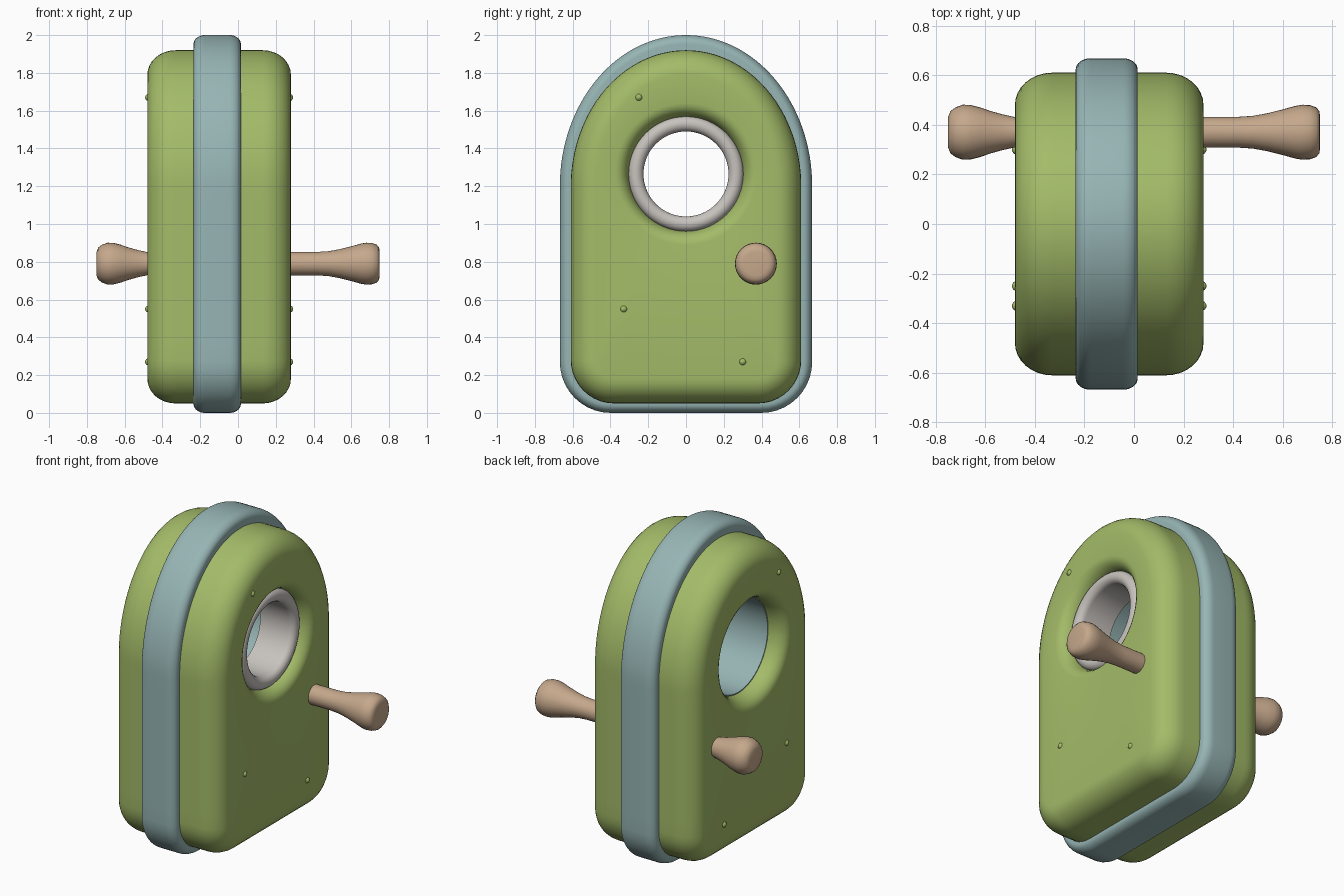
import bpy, bmesh, math
from math import sin, cos, pi

if "Cube" in bpy.data.objects:
    bpy.data.objects.remove(bpy.data.objects["Cube"])

def material(name, rgb):
    m = bpy.data.materials.new(name)
    m.diffuse_color = (*rgb, 1)
    m.use_nodes = True
    m.node_tree.nodes["Principled BSDF"].inputs["Base Color"].default_value = m.diffuse_color
    return m

GREEN = material("leaf green", (0.37, 0.50, 0.14))
BLUE = material("dusty blue", (0.31, 0.46, 0.46))
TAN = material("tan wood", (0.56, 0.39, 0.26))
GREY = material("warm grey", (0.57, 0.54, 0.51))
HOLE_Z = 1.265

def loft(name, loops, mat, closed=False):
    """Skin a list of equal-length point loops; cap the ends unless closed."""
    bm = bmesh.new()
    rows = [[bm.verts.new(p) for p in loop] for loop in loops]
    n = len(rows[0])
    pairs = list(zip(rows, rows[1:])) + ([(rows[-1], rows[0])] if closed else [])
    for a, b in pairs:
        for i in range(n):
            j = (i + 1) % n
            bm.faces.new((a[i], a[j], b[j], b[i]))
    if not closed:
        bm.faces.new(rows[0])
        bm.faces.new(rows[-1])
    bmesh.ops.recalc_face_normals(bm, faces=bm.faces)
    me = bpy.data.meshes.new(name)
    bm.to_mesh(me)
    bm.free()
    me.materials.append(mat)
    ob = bpy.data.objects.new(name, me)
    bpy.context.collection.objects.link(ob)
    bpy.ops.object.select_all(action='DESELECT')
    ob.select_set(True)
    bpy.context.view_layer.objects.active = ob
    bpy.ops.object.shade_smooth_by_angle(angle=math.radians(40))
    return ob

def outline(half, bottom, top, corner, inset=0):
    """Arched-top, round-cornered outline as (y, z) points."""
    w, b, t, r = half - inset, bottom + inset, top - inset, corner - inset
    spring = 1.2
    pts = [(w * cos(pi * i / 64), spring + (t - spring) * sin(pi * i / 64)) for i in range(65)]
    pts += [(-w, spring + (b + r - spring) * i / 10) for i in range(1, 10)]
    pts += [(-w + r - r * cos(a), b + r - r * sin(a)) for a in [pi / 2 * i / 10 for i in range(11)]]
    pts += [((w - r) * (2 * i / 10 - 1), b) for i in range(1, 10)]
    pts += [(w - r + r * sin(a), b + r - r * cos(a)) for a in [pi / 2 * i / 10 for i in range(11)]]
    pts += [(w, b + r + (spring - b - r) * i / 10) for i in range(1, 10)]
    return pts

def rounded_slab(x0, x1, rx, rd, shape, steps=8):
    """Loops across a slab with rounded rims, from x0 to x1."""
    rim = [(rx * (1 - cos(a)), rd * (1 - sin(a))) for a in [pi / 2 * i / steps for i in range(steps + 1)]]
    sections = [(x0 + x, d) for x, d in rim] + [(x1 - x, d) for x, d in reversed(rim)]
    return [[(x, y, z) for y, z in outline(*shape, inset=d)] for x, d in sections]

def lathe(name, profile, mat, y=0, z=HOLE_Z, closed=True, n=64):
    """Revolve (x, radius) points round an axis along x."""
    loops = [[(x, y + r * cos(2 * pi * i / n), z + r * sin(2 * pi * i / n)) for i in range(n)]
             for x, r in profile]
    return loft(name, loops, mat, closed)

# green body with a flared round hole right through
X0, X1 = -0.48, 0.28
body = (0.61, 0.05, 1.92, 0.23)
loops = rounded_slab(X0, X1, 0.15, 0.13, body)
flare = [(0.1 * (1 - cos(a)), 0.30 + 0.075 * (1 - sin(a))) for a in [pi / 2 * i / 6 for i in range(7)]]
hole = [(X1 - x, r) for x, r in flare] + [(X0 + x, r) for x, r in reversed(flare)]
directions = []
for y, z in outline(*body):
    d = math.hypot(y, z - HOLE_Z)
    directions.append((y / d, (z - HOLE_Z) / d))
loops += [[(x, r * c, HOLE_Z + r * s) for c, s in directions] for x, r in hole]
loft("body", loops, GREEN, closed=True)

# blue band round the edge, a ring whose inner side sits inside the body
band = (0.668, 0.0, 2.0, 0.27)
loops = rounded_slab(-0.235, 0.015, 0.06, 0.045, band)
loops = [[(x, y, z) for y, z in outline(*band, inset=0.14)] for x in (-0.235,)] + loops \
    + [[(x, y, z) for y, z in outline(*band, inset=0.14)] for x in (0.015,)]
loft("edge_band", loops, BLUE, closed=True)

# blue sleeve lining the hole, and the grey ring set into its right end
lathe("hole_sleeve", [(-0.37, 0.294), (0.02, 0.294), (0.02, 0.31), (-0.37, 0.31)], BLUE)
lip = [(0.20 + 0.04 * sin(a), 0.265 - 0.04 * cos(a)) for a in [pi * i / 10 for i in range(11)]]
lathe("hole_ring", [(0.0, 0.225)] + lip + [(0.0, 0.305)], GREY)

# flared wooden pegs
right = [(0.2, .062), (0.3, .062), (0.42, .062), (0.48, .066), (0.54, .077), (0.60, .092),
         (0.65, .106), (0.68, .111), (0.71, .109), (0.735, .10), (0.747, .085), (0.75, .065)]
left = [(-0.4, .06), (-0.48, .061), (-0.53, .072), (-0.58, .086), (-0.62, .10), (-0.66, .11),
        (-0.69, .111), (-0.72, .10), (-0.74, .085), (-0.75, .06)]
for name, profile in (("right_peg", right), ("left_peg", left)):
    lathe(name, profile, TAN, y=0.37, z=0.79, closed=False, n=32)

# tiny bumps on both flat faces
for side, x, s in (("right", X1, 1), ("left", X0, -1)):
    for i, (y, z) in enumerate([(-0.25, 1.67), (-0.33, 0.55), (0.30, 0.27)]):
        lathe(f"{side}_bump_{i + 1}", [(x - s * 0.01, .022), (x + s * 0.005, .016), (x + s * 0.012, .005)],
              GREEN, y=y, z=z, closed=False, n=10)
